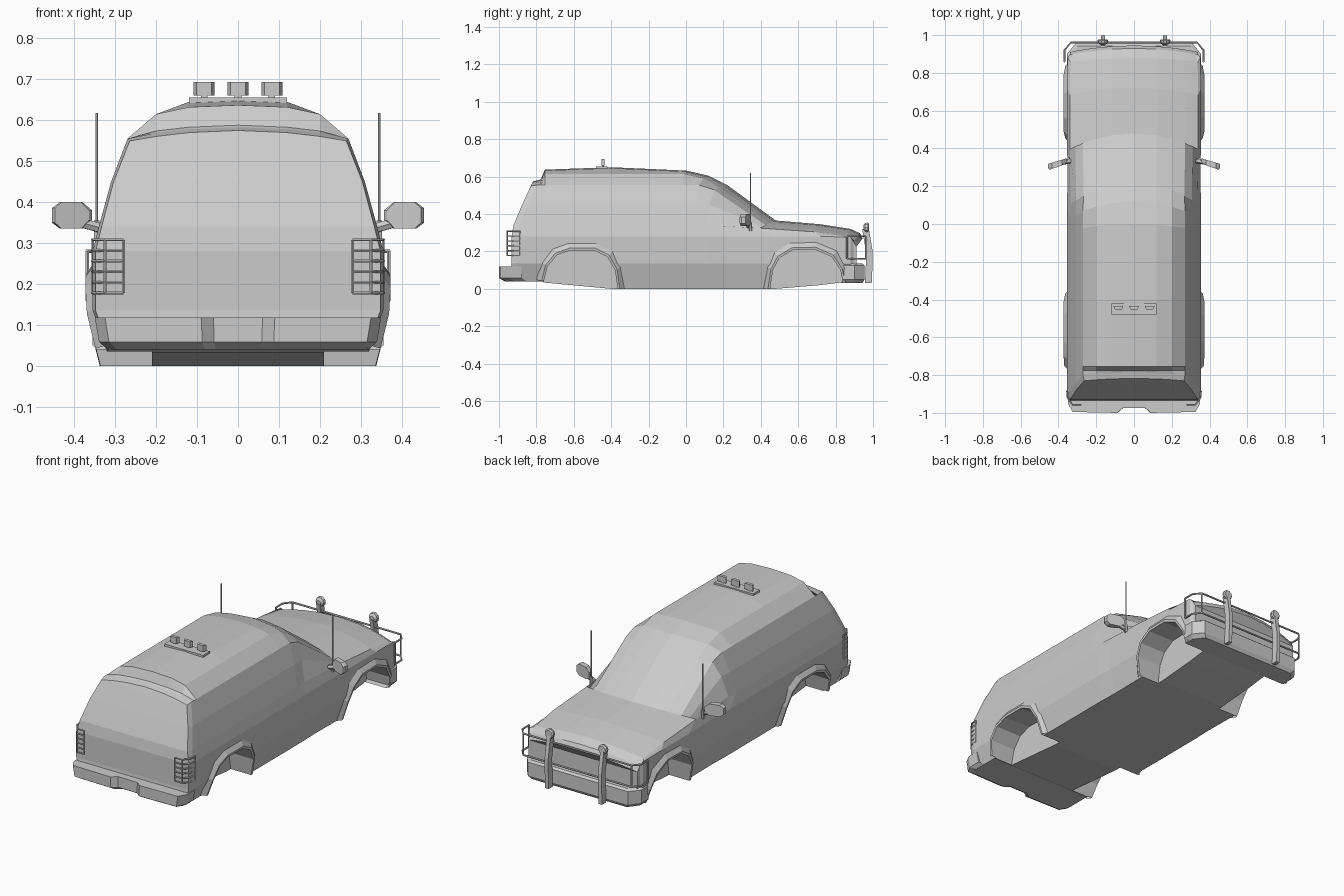
import bpy, bmesh, math
from mathutils import Vector

cube = bpy.data.objects.get("Cube")
if cube:
    bpy.data.objects.remove(cube)

GREY = (0.6, 0.6, 0.6, 1)
paint = bpy.data.materials.new("plain grey")
paint.use_nodes = True
paint.diffuse_color = GREY
paint.node_tree.nodes["Principled BSDF"].inputs["Base Color"].default_value = GREY


def make(name, verts, faces):
    bm = bmesh.new()
    vs = [bm.verts.new(v) for v in verts]
    for f in faces:
        bm.faces.new([vs[i] for i in f])
    bmesh.ops.recalc_face_normals(bm, faces=bm.faces)
    mesh = bpy.data.meshes.new(name)
    bm.to_mesh(mesh)
    bm.free()
    mesh.materials.append(paint)
    ob = bpy.data.objects.new(name, mesh)
    bpy.context.scene.collection.objects.link(ob)
    return ob


def loft(name, rings, closed=True):
    """Skin equal rings; closed rings also get end caps."""
    n = len(rings[0])
    faces = []
    for r in range(len(rings) - 1):
        for i in range(n if closed else n - 1):
            j = (i + 1) % n
            faces.append((r*n + i, r*n + j, r*n + n + j, r*n + n + i))
    if closed:
        last = (len(rings) - 1) * n
        faces += [tuple(range(n)), tuple(range(last, last + n))]
    return make(name, [p for ring in rings for p in ring], faces)


def box(name, lo, hi):
    return loft(name, [[(lo[0], lo[1], z), (hi[0], lo[1], z), (hi[0], hi[1], z), (lo[0], hi[1], z)]
                       for z in (lo[2], hi[2])])


def tube(name, points, radius, sides=6):
    pts = [Vector(p) for p in points]
    rings = []
    for i, p in enumerate(pts):
        d = (pts[min(i + 1, len(pts) - 1)] - pts[max(i - 1, 0)]).normalized()
        ref = Vector((0, 0, 1)) if abs(d.z) < 0.8 else Vector((1, 0, 0))
        u = d.cross(ref).normalized()
        v = d.cross(u)
        rings.append([p + radius * (u * math.cos(a) + v * math.sin(a))
                      for a in (math.tau * k / sides for k in range(sides))])
    return loft(name, rings)


# Body shell: one half section, clipped by a crowned roof height at each station
HALF = [(.32, 0), (.355, .135), (.355, .28), (.34, .34), (.31, .45),
        (.27, .555), (.2, .615), (.12, .645), (0, .65)]
# y, floor height, roof height, width scale, backward bow of the upper sides
STATIONS = [(-.95, .04, .575, .98, 0), (-.92, .04, .583, 1, 0), (-.775, .04, .588, 1, 0),
            (-.755, .033, .637, 1, 0), (-.4, 0, .65, 1, 0), (0, 0, .632, 1, .3),
            (.12, 0, .605, 1, .7), (.22, 0, .555, .99, 1), (.48, 0, .365, 1, .73),
            (.72, .02, .345, 1, .3), (.88, .04, .32, .99, .2), (.93, .04, .297, .96, .3),
            (.945, .04, .27, .95, .3)]


def section(y, floor, roof, scale, bow):
    half = []
    for i, (x, z) in enumerate(HALF):
        z = max(floor, min(z, roof - .35 * x * x))
        x *= scale
        yy = y - bow * x * x if i > 2 or y > .9 else y
        if y < -.9:
            yy += max(0, z - .31) * .5 + max(0, x - .29) * .3
        half.append((x, yy, z))
    return half + [(-x, yy, z) for x, yy, z in reversed(half[:-1])]


rings = [section(*s) for s in STATIONS]
n = len(rings[0])
top = n // 2
faces = []
for r in range(len(rings) - 1):
    faces += [(r*n + i, r*n + (i + 1) % n, r*n + n + (i + 1) % n, r*n + n + i) for i in range(n)]
for base in (0, (len(rings) - 1) * n):
    for i in range(top - 1):
        faces.append(tuple(base + k for k in (i, i + 1, n - 2 - i, n - 1 - i)))
    faces.append((base + top - 1, base + top, base + top + 1))
body = make("body_shell", [p for ring in rings for p in ring], faces)

# Wheel wells cut into the shell, with flares around them
ARCHES = {
    "rear": [(-.765, -.05), (-.76, .04), (-.74, .12), (-.69, .18), (-.62, .205), (-.49, .205),
             (-.42, .17), (-.38, .1), (-.365, 0), (-.36, -.05)],
    "front": [(.445, -.05), (.45, 0), (.465, .1), (.5, .165), (.57, .207), (.69, .21),
              (.78, .17), (.825, .1), (.84, .03), (.845, -.05)]}


def side_x(z):
    return .32 + .035 * min(1, z / .135)


for end, arch in ARCHES.items():
    middle = (arch[0][0] + arch[-1][0]) / 2
    rim = arch[1:-1]
    for s, side in ((1, "left"), (-1, "right")):
        cutter = loft(f"{end}_{side}_well_cutter", [[(s * x, y, z) for y, z in arch] for x in (.21, .5)])
        cutter.hide_render = True
        cutter.hide_viewport = True
        cut = body.modifiers.new("well", 'BOOLEAN')
        cut.operation = 'DIFFERENCE'
        cut.solver = 'EXACT'
        cut.object = cutter
        flare = []
        for grow, out in ((1, -.015), (1, .016), (1.06, .018), (1.2, -.003)):
            flare.append([(s * (side_x(z) + out), middle + (y - middle) * grow, z * grow) for y, z in rim])
        loft(f"{end}_{side}_flare", flare, closed=False)

# Rear bumper with a centre step notch and a chamfered lower lip
outline = [(-.35, -.88), (-.35, -.95), (-.325, -.995), (-.09, -1), (-.06, -.975),
           (.06, -.975), (.09, -1), (.325, -.995), (.35, -.95), (.35, -.88)]
loft("rear_bumper", [[(x * k, y + dy, z) for x, y in outline]
                     for k, dy, z in ((.91, .03, .04), (.97, 0, .058), (1, 0, .118))])

# Front bumper in two stacked steps
outline = [(-.355, .84), (-.355, .9), (-.31, .955), (.31, .955), (.355, .9), (.355, .84)]
loft("front_bumper", [[(x * k, y + dy, z) for x, y in outline]
                      for k, dy, z in ((.95, -.012, .03), (1, 0, .05), (1, 0, .125), (.97, -.012, .135))])

# Front guard: wraparound rails, corner uprights, posts and round lamps
for z in (.16, .28):
    tube("guard_rail", [(-.368, .86, z), (-.368, .92, z), (-.335, .96, z),
                        (.335, .96, z), (.368, .92, z), (.368, .86, z)], .005)
for s, side in ((1, "left"), (-1, "right")):
    tube(f"{side}_guard_upright", [(s * .368, .86, .16), (s * .368, .86, .28)], .005)
    tube(f"{side}_guard_front_bar", [(s * .335, .96, .16), (s * .335, .96, .28)], .004)
    x = s * .165
    path = [(.975, .03), (.98, .14), (.98, .2), (.965, .29), (.96, .32)]
    loft(f"{side}_guard_post", [[(x - .011, y - .018, z), (x + .011, y - .018, z),
                                 (x + .011, y + .018, z), (x - .011, y + .018, z)] for y, z in path])
    lamp = []
    for y, r in ((.948, .012), (.957, .025), (.972, .028), (.978, .022)):
        lamp.append([(x + r * math.cos(a), y, .328 + r * math.sin(a))
                     for a in (math.tau * k / 10 for k in range(10))])
    loft(f"{side}_guard_lamp", lamp)

    # Tail lamp guards wrap the rear corners
    wrap = [(.28, -.957), (.325, -.957), (.352, -.92), (.355, -.885)]
    for k in range(6):
        z = .178 + k * .026
        tube(f"{side}_tail_guard_rail", [(s * a, y, z) for a, y in wrap], .004)
    for a, y in wrap[::3] + wrap[1:2]:
        tube(f"{side}_tail_guard_upright", [(s * a, y, .178), (s * a, y, .308)], .004)

    # Door mirror with clipped corners on a short stem
    shape = [(.357, .355), (.38, .335), (.435, .335), (.455, .35),
             (.455, .385), (.435, .4), (.38, .4), (.357, .38)]
    loft(f"{side}_mirror", [[(s * (.406 + (a - .406) * k), y - .3 * (a - .406), z) for a, z in shape]
                            for y, k in ((.302, .85), (.312, 1), (.333, 1))])
    tube(f"{side}_mirror_stem", [(s * .33, .335, .335), (s * .385, .325, .35)], .013)

    # Thin whip antenna
    tube(f"{side}_antenna", [(s * .345, .345, .31), (s * .345, .345, .618)], .003)
    tube(f"{side}_antenna_foot", [(s * .345, .345, .31), (s * .345, .345, .355)], .008)

# Roof lamps on a shallow plate
box("roof_lamp_plate", (-.12, -.48, .64), (.12, -.42, .655))
for x in (-.083, 0, .083):
    loft("roof_lamp", [[(x - w, y, .66), (x + w, y, .66), (x + w, y, .693), (x - w, y, .693)]
                       for y, w in ((-.452, .018), (-.435, .026))])
    box("roof_lamp_foot", (x - .008, -.449, .65), (x + .008, -.438, .665))
